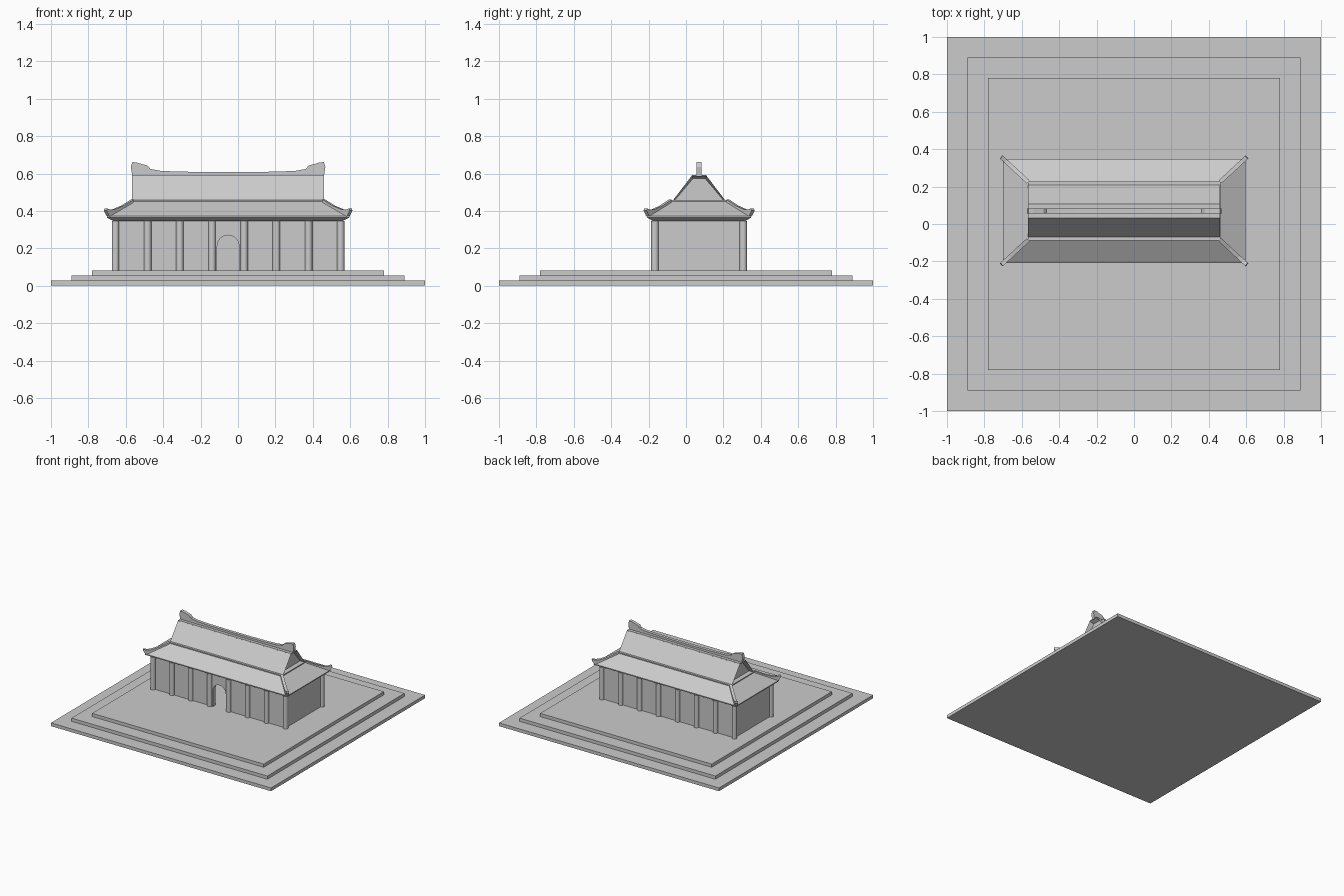
import bpy, bmesh, math
from mathutils import Vector

if "Cube" in bpy.data.objects:
    bpy.data.objects.remove(bpy.data.objects["Cube"])

CX, CY = -0.053, 0.07   # centre of the hall


def finish(name, bm):
    bmesh.ops.recalc_face_normals(bm, faces=bm.faces)
    me = bpy.data.meshes.new(name)
    bm.to_mesh(me)
    bm.free()
    ob = bpy.data.objects.new(name, me)
    bpy.context.collection.objects.link(ob)
    return ob


def tiers(name, levels, cx=0, cy=0):
    """Stack of rectangles (half x, half y, z) joined into a closed solid."""
    bm = bmesh.new()
    rings = [[bm.verts.new((cx + sx * hx, cy + sy * hy, z))
              for sx, sy in ((-1, -1), (1, -1), (1, 1), (-1, 1))]
             for hx, hy, z in levels]
    for a, b in zip(rings, rings[1:]):
        for i in range(4):
            j = (i + 1) % 4
            bm.faces.new((a[i], a[j], b[j], b[i]))
    bm.faces.new(rings[0])
    bm.faces.new(rings[-1])
    return finish(name, bm)


def slab(name, pts, origin, along, thick):
    """Profile (s, z) in the vertical plane of 'along', extruded by thick, centred."""
    along = Vector((*along, 0)).normalized()
    side = Vector((-along.y, along.x, 0))
    bm = bmesh.new()
    base = Vector((*origin, 0)) - side * thick / 2
    f = bm.faces.new([bm.verts.new(base + along * s + Vector((0, 0, z))) for s, z in pts])
    r = bmesh.ops.extrude_face_region(bm, geom=[f])
    bmesh.ops.translate(bm, vec=side * thick,
                        verts=[v for v in r["geom"] if isinstance(v, bmesh.types.BMVert)])
    return finish(name, bm)


# stepped platform
for i, h in enumerate((1.0, 0.89, 0.78)):
    tiers(f"platform_step_{i + 1}", [(h, h, i * 0.0267), (h, h, (i + 1) * 0.0267)])

# hall walls, the front one with an arched doorway
WX, WY, Z0, Z1, T = 0.602, 0.236, 0.08, 0.347, 0.03
R, SPRING = 0.058, 0.212
arch = [(R * math.cos(a), SPRING + R * math.sin(a))
        for a in (math.pi * i / 16 for i in range(17))]
front = [(-WX, Z0), (-WX, Z1), (WX, Z1), (WX, Z0), (R, Z0)] + arch + [(-R, Z0)]
slab("front_wall", front, (CX, CY - WY + T / 2), (1, 0), T)
tiers("back_wall", [(WX, T / 2, Z0), (WX, T / 2, Z1)], CX, CY + WY - T / 2)
for s, n in ((-1, "left"), (1, "right")):
    tiers(n + "_wall", [(T / 2, WY - T, Z0), (T / 2, WY - T, Z1)], CX + s * (WX - T / 2), CY)

# round columns along the front and back
for side, n in ((-1, "front"), (1, "back")):
    for i in range(8):
        bpy.ops.mesh.primitive_cylinder_add(
            vertices=20, radius=0.02, depth=Z1 - Z0,
            location=(CX - WX + i * 2 * WX / 7, CY + side * WY, (Z0 + Z1) / 2))
        bpy.context.object.name = f"{n}_column_{i + 1}"
        bpy.ops.object.shade_smooth_by_angle()

# lower hipped roof
tiers("lower_roof", [(0.61, 0.245, 0.345), (0.648, 0.278, 0.364), (0.648, 0.278, 0.372),
                     (0.515, 0.157, 0.449), (0.515, 0.157, 0.457)], CX, CY)

# hip ridges with upturned tips
hip = [(0, 0.44), (0, 0.46), (0.07, 0.428), (0.135, 0.408), (0.165, 0.406), (0.192, 0.413),
       (0.197, 0.402), (0.178, 0.374), (0.15, 0.358)]
for sx in (-1, 1):
    for sy in (-1, 1):
        slab("hip_ridge", hip, (CX + sx * 0.513, CY + sy * 0.155),
             (sx * 0.134, sy * 0.124), 0.022)

# upper gabled roof with recessed gable ends
upper = tiers("upper_roof", [(0.514, 0.143, 0.452), (0.514, 0.04, 0.587)], CX, CY)
bm = bmesh.new()
bm.from_mesh(upper.data)
gables = [f for f in bm.faces if abs(f.normal.x) > 0.9]
bmesh.ops.inset_individual(bm, faces=gables, thickness=0.016, depth=-0.035)
bm.to_mesh(upper.data)
bm.free()

# main ridge, swept up at both ends
half = [(0.12, 0.608), (0.26, 0.610), (0.36, 0.614), (0.415, 0.624), (0.432, 0.643),
        (0.46, 0.650), (0.485, 0.658), (0.512, 0.661), (0.52, 0.635), (0.512, 0.585)]
ridge = half + [(-x, z) for x, z in reversed(half)]
slab("main_ridge", ridge, (CX, CY), (1, 0), 0.026)
tiers("ridge_base", [(0.514, 0.04, 0.586), (0.514, 0.038, 0.592)], CX, CY)
